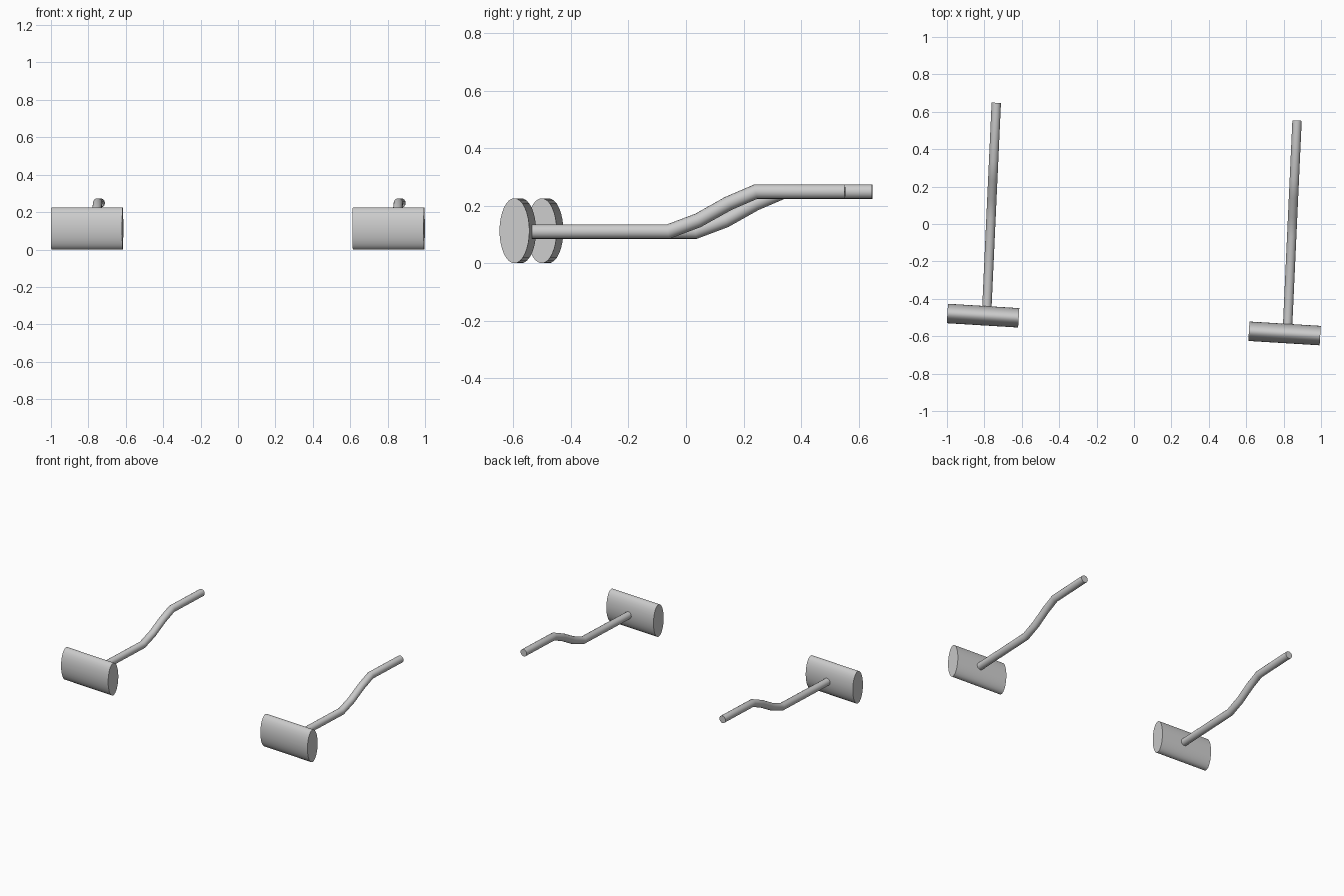
import bpy, bmesh, math
from mathutils import Vector

if "Cube" in bpy.data.objects:
    bpy.data.objects.remove(bpy.data.objects["Cube"])

YAW = math.radians(-3.5)


def finish(obj):
    bpy.ops.object.select_all(action='DESELECT')
    bpy.context.view_layer.objects.active = obj
    obj.select_set(True)
    bpy.ops.object.shade_smooth_by_angle(angle=math.radians(30))


def muffler(name, x, y):
    # oval canister lying across the car
    bpy.ops.mesh.primitive_cylinder_add(vertices=32, radius=1, depth=0.382)
    obj = bpy.context.object
    obj.name = name
    obj.scale = (0.113, 0.052, 1)
    obj.rotation_euler = (0, math.pi / 2, 0)
    bpy.ops.object.transform_apply(location=False, rotation=True, scale=True)
    obj.rotation_euler = (0, 0, YAW)
    obj.location = (x, y, 0.113)
    finish(obj)


def pipe(name, path, radius=0.025, sides=16):
    # round tube swept along the path with mitred bends and closed ends
    bm = bmesh.new()
    pts = [Vector(p) for p in path]
    dirs = [(b - a).normalized() for a, b in zip(pts, pts[1:])]
    rings = []
    for i, p in enumerate(pts):
        d0, d1 = dirs[max(i - 1, 0)], dirs[min(i, len(dirs) - 1)]
        t = (d0 + d1).normalized()
        side = t.cross(Vector((0, 0, 1))).normalized()
        up = side.cross(t) / t.dot(d0)
        angles = [2 * math.pi * k / sides for k in range(sides)]
        rings.append([bm.verts.new(p + radius * (math.cos(a) * side + math.sin(a) * up))
                      for a in angles])
    for r0, r1 in zip(rings, rings[1:]):
        for k in range(sides):
            j = (k + 1) % sides
            bm.faces.new((r0[k], r0[j], r1[j], r1[k]))
    bm.faces.new(rings[0])
    bm.faces.new(rings[-1])
    bmesh.ops.recalc_face_normals(bm, faces=bm.faces)
    mesh = bpy.data.meshes.new(name)
    bm.to_mesh(mesh)
    bm.free()
    obj = bpy.data.objects.new(name, mesh)
    bpy.context.collection.objects.link(obj)
    finish(obj)


# pipe profile: (y, z) for the right side; the left one sits further back
PROFILE = [(-0.55, 0.11), (-0.062, 0.11), (0.042, 0.149),
           (0.147, 0.208), (0.243, 0.249), (0.553, 0.249)]

for side, mx, my, px in (("left", -0.807, -0.49, -0.787),
                         ("right", 0.805, -0.585, 0.821)):
    shift = my + 0.585
    muffler(side + "_muffler", mx, my)
    pipe(side + "_exhaust_pipe",
         [(px + 0.046 * (y + 0.55), y + shift, z) for y, z in PROFILE])
